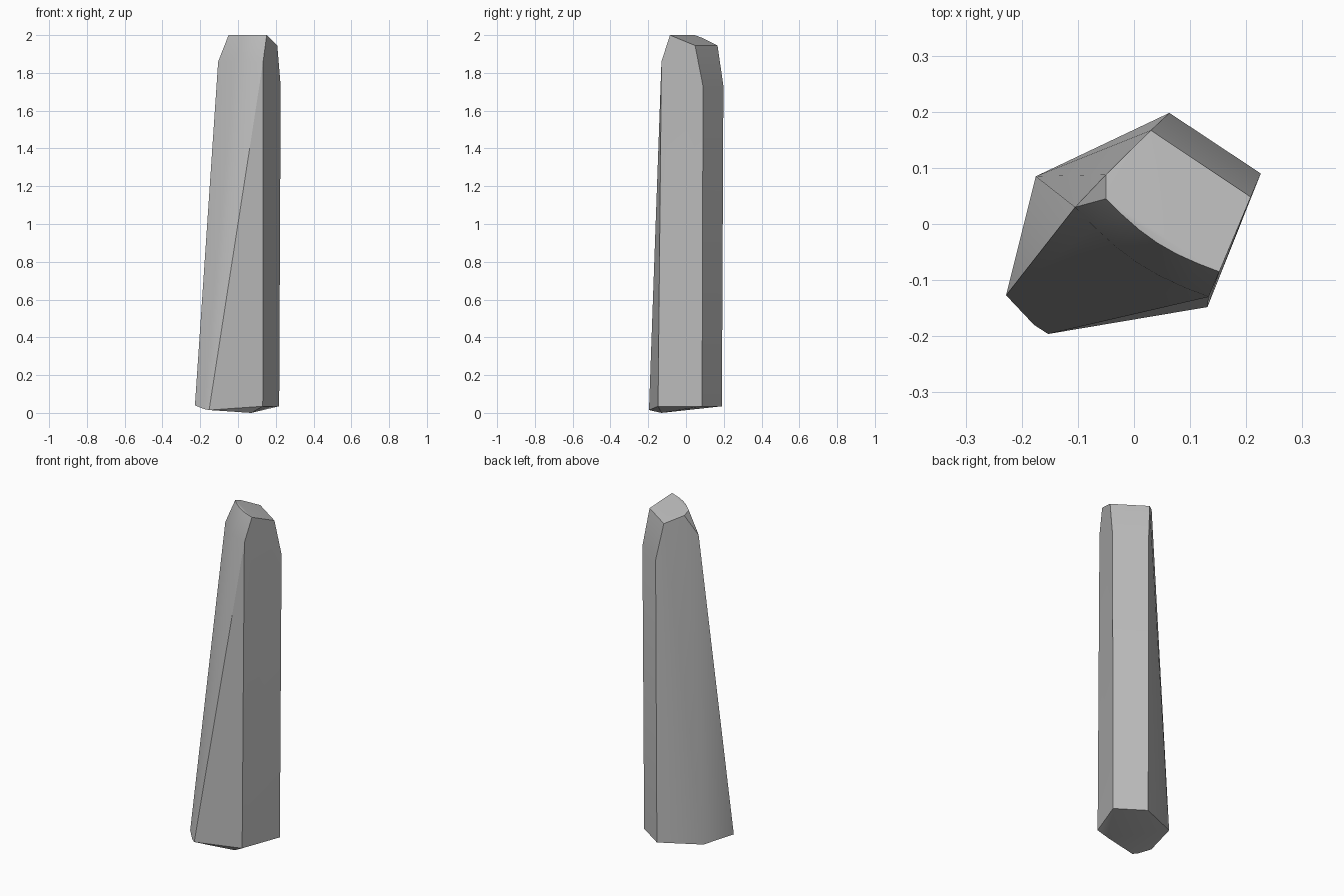
import bpy
import bmesh
import math
from mathutils import Vector

cube = bpy.data.objects.get("Cube")
if cube:
    bpy.data.objects.remove(cube, do_unlink=True)


def make_material(name, color):
    material = bpy.data.materials.new(name)
    material.use_nodes = True
    material.diffuse_color = color
    shader = material.node_tree.nodes["Principled BSDF"]
    shader.inputs["Base Color"].default_value = color
    shader.inputs["Roughness"].default_value = 0.9
    return material


def bowed_edge(start, end, bow, steps=6):
    """Points from start to end, bulging horizontally by the vector bow."""
    start, end, bow = Vector(start), Vector(end), Vector(bow)
    return [start.lerp(end, i / steps) + bow * math.sin(math.pi * i / steps)
            for i in range(steps + 1)]


def make_stone(name, points, material):
    """Wrap a convex faceted stone around its corner points."""
    bm = bmesh.new()
    for point in points:
        bm.verts.new(point)
    hull = bmesh.ops.convex_hull(bm, input=bm.verts)
    loose = [g for g in hull["geom_interior"] if isinstance(g, bmesh.types.BMVert)]
    bmesh.ops.delete(bm, geom=loose, context="VERTS")
    bmesh.ops.dissolve_limit(bm, angle_limit=math.radians(0.5),
                             verts=bm.verts, edges=bm.edges)
    bmesh.ops.recalc_face_normals(bm, faces=bm.faces)
    mesh = bpy.data.meshes.new(name)
    bm.to_mesh(mesh)
    bm.free()
    mesh.materials.append(material)
    stone = bpy.data.objects.new(name, mesh)
    bpy.context.collection.objects.link(stone)
    bpy.context.view_layer.objects.active = stone
    stone.select_set(True)
    bpy.ops.object.shade_smooth_by_angle(angle=math.radians(30))
    return stone


# Wide foot, with a low point under the front
foot = [(-.228, -.127, .04), (-.178, -.18, .02), (-.153, -.196, .015),
        (.131, -.148, .035), (.218, .085, .035), (.06, .19, .035),
        (-.175, .085, .045), (.07, -.13, 0)]

# Shoulder where the sides turn inward, bowed along the front
shoulder = [(.226, .09, 1.73), (.063, .198, 1.73)]
shoulder += bowed_edge((-.105, .03, 1.86), (.133, -.13, 1.86), (-.01, -.018, 0))

# Slanted cap, highest along the bowed front edge
cap = [(.208, .048, 1.945), (.03, .167, 1.945), (-.05, .088, 1.985)]
cap += bowed_edge((-.05, .045, 2), (.152, -.085, 2), (-.009, -.014, 0))

grey = make_material("stone grey", (.5, .5, .5, 1))
make_stone("standing_stone", foot + shoulder + cap, grey)
